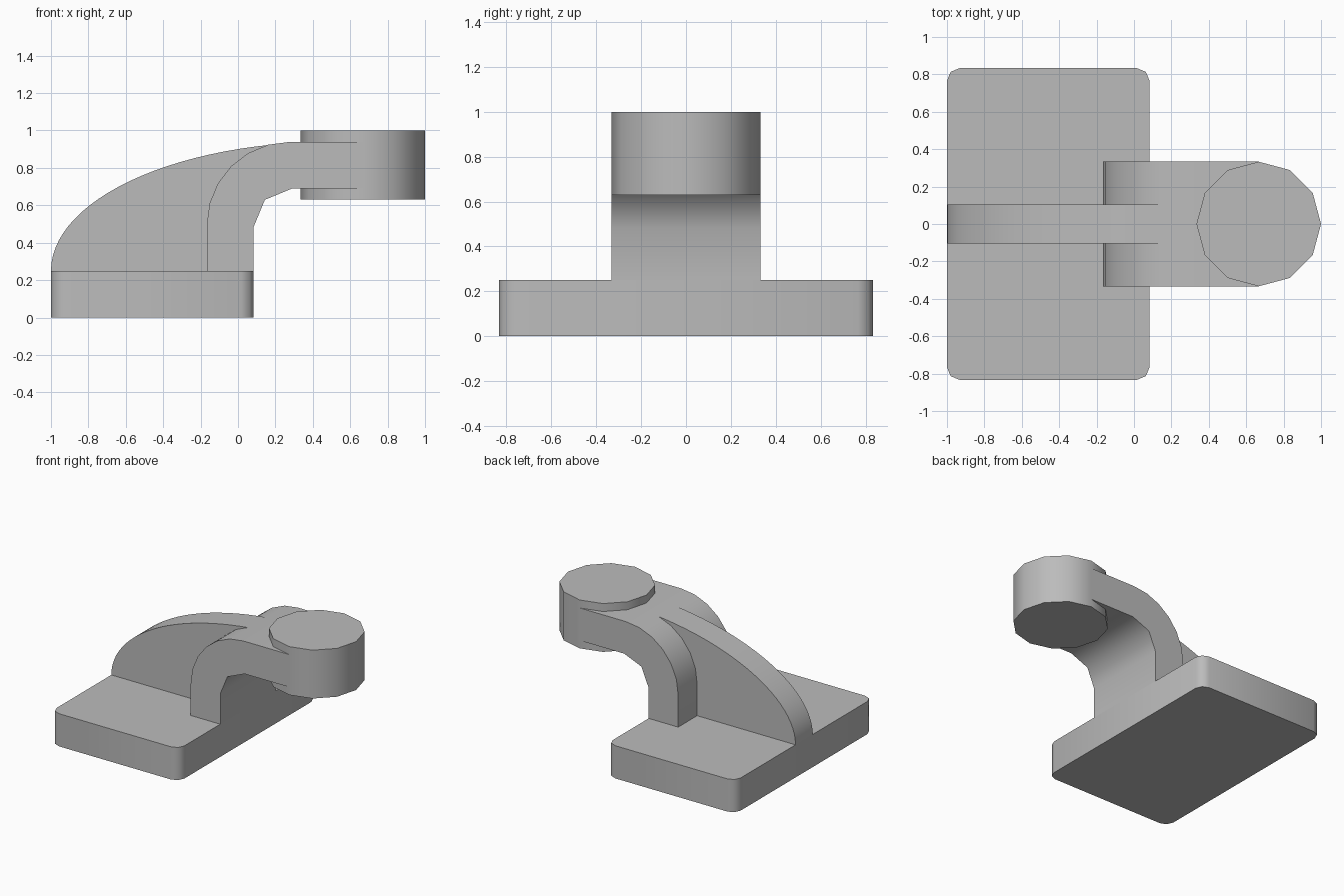
import bpy, bmesh, math
from mathutils import Vector

cube = bpy.data.objects.get("Cube")
if cube:
    bpy.data.objects.remove(cube, do_unlink=True)

grey = bpy.data.materials.new("plain_grey")
grey.use_nodes = True
colour = (0.5, 0.5, 0.5, 1)
grey.diffuse_color = colour
grey.node_tree.nodes["Principled BSDF"].inputs["Base Color"].default_value = colour


def prism(name, points, offset, angle=50):
    """Extrude a closed outline of 3D points along an offset."""
    bm = bmesh.new()
    face = bm.faces.new([bm.verts.new(p) for p in points])
    result = bmesh.ops.extrude_face_region(bm, geom=[face], use_keep_orig=True)
    moved = [v for v in result["geom"] if isinstance(v, bmesh.types.BMVert)]
    bmesh.ops.translate(bm, verts=moved, vec=Vector(offset))
    bmesh.ops.recalc_face_normals(bm, faces=bm.faces)
    mesh = bpy.data.meshes.new(name)
    bm.to_mesh(mesh)
    bm.free()
    mesh.materials.append(grey)
    obj = bpy.data.objects.new(name, mesh)
    bpy.context.collection.objects.link(obj)
    bpy.ops.object.select_all(action="DESELECT")
    obj.select_set(True)
    bpy.context.view_layer.objects.active = obj
    bpy.ops.object.shade_smooth_by_angle(angle=math.radians(angle))
    return obj


def arc(cx, cy, rx, ry, start, end, steps):
    """Points on an elliptical arc, angles in degrees."""
    angles = [math.radians(start + (end - start) * i / steps) for i in range(steps + 1)]
    return [(cx + rx * math.cos(a), cy + ry * math.sin(a)) for a in angles]


def slab(name, profile, half_width):
    """Side profile in x and z, made symmetric about y = 0."""
    return prism(name, [(x, -half_width, z) for x, z in profile], (0, 2 * half_width, 0))


# Base plate with rounded corners
r = 0.067
outline = []
for cx, cy, start in ((0.083, 0.833, 0), (-1, 0.833, 90), (-1, -0.833, 180), (0.083, -0.833, 270)):
    x = cx - math.copysign(r, cx)
    y = cy - math.copysign(r, cy)
    outline += arc(x, y, r, r, start, start + 90, 2)
prism("base_plate", [(x, y, 0) for x, y in outline], (0, 0, 0.25))

# Bent arm rising from the base
arm = [(-0.167, 0.25)] + arc(0.277, 0.495, 0.444, 0.444, 180, 90, 6)
arm += [(0.665, 0.939), (0.665, 0.69)]
arm += arc(0.29, 0.483, 0.207, 0.207, 90, 180, 2) + [(0.083, 0.25)]
slab("bent_arm", arm, 0.333)

# Curved stiffening rib behind the arm
rib = arc(0.5, 0.25, 1.5, 0.69, 180, 99, 24) + [(0.265, 0.78), (0.05, 0.65), (-0.04, 0.25)]
slab("support_rib", rib, 0.104)

# Round boss at the end of the arm
boss = arc(0.667, 0, 0.333, 0.333, 0, 330, 11)
prism("round_boss", [(x, y, 0.63) for x, y in boss], (0, 0, 0.37))
